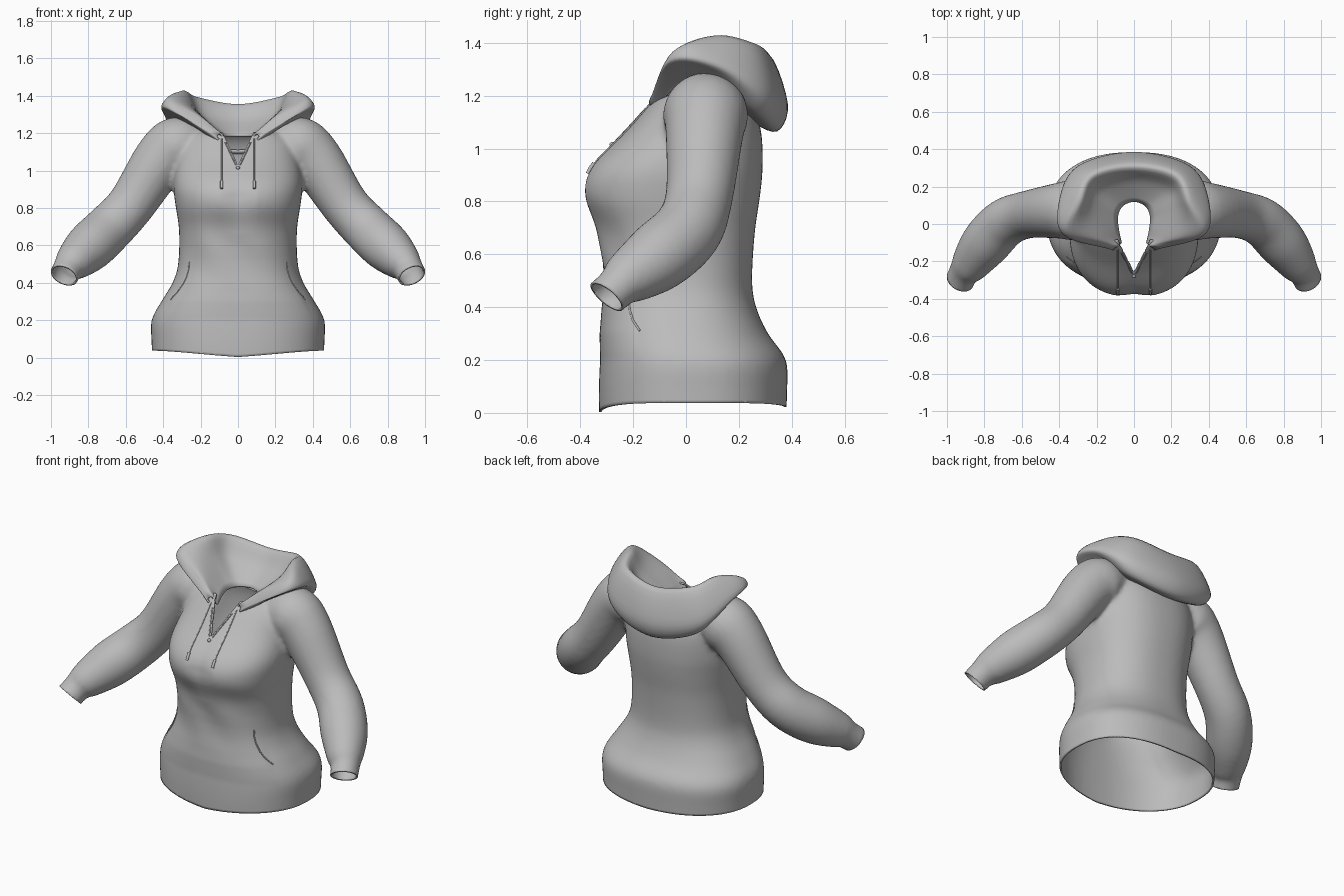
import bpy, bmesh, math
from mathutils import Vector
from mathutils.bvhtree import BVHTree

if "Cube" in bpy.data.objects:
    bpy.data.objects.remove(bpy.data.objects["Cube"])

GREY = (0.5, 0.5, 0.5, 1)
fabric = bpy.data.materials.new("grey fabric")
fabric.use_nodes = True
fabric.diffuse_color = GREY
fabric.node_tree.nodes["Principled BSDF"].inputs["Base Color"].default_value = GREY


def spline(points, steps):
    """Smooth path through the points (any dimension)."""
    p = [Vector(q) for q in points]
    p = [p[0] * 2 - p[1]] + p + [p[-1] * 2 - p[-2]]
    out = []
    for i in range(1, len(p) - 2):
        a, b, c, d = p[i - 1:i + 3]
        for k in range(steps):
            t = k / steps
            out.append((b * 2 + (c - a) * t + (a * 2 - b * 5 + c * 4 - d) * t * t
                        + (b * 3 - a - c * 3 + d) * t ** 3) / 2)
    return out + [p[-2]]


def loft(bm, rings, closed):
    """Skin rows of points; closed rows also get end caps."""
    rows = [[bm.verts.new(co) for co in r] for r in rings]
    n = len(rows[0])
    for a, b in zip(rows, rows[1:]):
        for i in range(n if closed else n - 1):
            j = (i + 1) % n
            bm.faces.new((a[i], a[j], b[j], b[i]))
    if closed:
        bm.faces.new(rows[0])
        bm.faces.new(rows[-1])


def finish(name, bm, thickness=0):
    mesh = bpy.data.meshes.new(name)
    bm.to_mesh(mesh)
    obj = bpy.data.objects.new(name, mesh)
    bpy.context.collection.objects.link(obj)
    mesh.materials.clear()
    mesh.materials.append(fabric)
    mesh.shade_smooth()
    if thickness:
        mod = obj.modifiers.new("cloth thickness", 'SOLIDIFY')
        mod.thickness = thickness
        mod.offset = -1
    return obj


def cord(name, points, radius):
    curve = bpy.data.curves.new(name, 'CURVE')
    curve.dimensions = '3D'
    curve.bevel_depth = radius
    curve.bevel_resolution = 2
    curve.use_fill_caps = True
    s = curve.splines.new('POLY')
    s.points.add(len(points) - 1)
    for sp, co in zip(s.points, points):
        sp.co = (*co, 1)
    curve.materials.append(fabric)
    obj = bpy.data.objects.new(name, curve)
    bpy.context.collection.objects.link(obj)


# Torso volume: height, half width, front y, back y
TORSO = [(-.08, .455, -.325, .375), (.08, .462, -.33, .382), (.2, .462, -.325, .378),
         (.3, .41, -.32, .31), (.4, .35, -.312, .265), (.5, .32, -.312, .25),
         (.68, .315, -.335, .26), (.82, .335, -.39, .28), (.93, .345, -.362, .29),
         (1.06, .325, -.235, .285), (1.15, .3, -.155, .255), (1.2, .24, -.11, .21),
         (1.225, .15, -.05, .16)]
SEG = 64
bm = bmesh.new()
rings = []
for z, hw, front, back in spline(TORSO, 4):
    ring = []
    for i in range(SEG):
        a = math.tau * i / SEG
        s, c = math.sin(a), math.cos(a)
        mid, depth = (front + back) / 2, (back - front) / 2
        ring.append((hw * math.copysign(abs(s) ** .85, s),
                     mid + depth * math.copysign(abs(c) ** .85, c), z))
    rings.append(ring)
loft(bm, rings, True)

# Sleeve volumes: centre line and radius
SLEEVE = [(.18, .08, 1.12, .11), (.31, .075, 1.13, .16), (.41, .07, 1.06, .148),
          (.57, .05, .82, .128), (.69, .005, .69, .132), (.795, -.105, .59, .132),
          (.88, -.22, .51, .102), (.91, -.26, .475, .081), (.95, -.345, .4, .079)]
path = spline(SLEEVE, 5)
for side in (1, -1):
    rings = []
    for i, p in enumerate(path):
        ahead, behind = path[min(i + 1, len(path) - 1)], path[max(i - 1, 0)]
        turn = (ahead - behind).to_3d().to_track_quat('Z', 'Y')
        ring = []
        for k in range(24):
            a = math.tau * k / 24
            co = p.to_3d() + turn @ Vector((math.cos(a), math.sin(a), 0)) * p[3]
            ring.append((co.x * side, co.y, co.z))
        rings.append(ring)
    loft(bm, rings, True)
bmesh.ops.recalc_face_normals(bm, faces=bm.faces)

# Fuse the volumes into one garment
body = finish("garment_volume", bm)
remesh = body.modifiers.new("fuse", 'REMESH')
remesh.mode = 'VOXEL'
remesh.voxel_size = .014
soften = body.modifiers.new("soften", 'SMOOTH')
soften.iterations = 8
graph = bpy.context.evaluated_depsgraph_get()
fused = bpy.data.meshes.new_from_object(body.evaluated_get(graph))
bpy.data.objects.remove(body)
bm = bmesh.new()
bm.from_mesh(fused)


def cut(point, normal, test=lambda v: True, clear=True):
    verts = [v for v in bm.verts if test(v.co)]
    inside = set(verts)
    faces = [f for f in bm.faces if all(v in inside for v in f.verts)]
    edges = [e for e in bm.edges if all(v in inside for v in e.verts)]
    bmesh.ops.bisect_plane(bm, geom=verts + edges + faces, plane_co=point,
                           plane_no=normal, clear_outer=clear)


# Open the hem, the cuffs and the V neck
SLOPE, V_BOTTOM, NECK = .47, 1.03, .17
cut((0, 0, .037), (0, 0, -1))
for side in (1, -1):
    cut((side * .933, -.3, .442), (side * .35, -.6, -.7), lambda c: c.x * side > .7)
    cut((0, 0, V_BOTTOM), (side, 0, -SLOPE), lambda c: abs(c.x) < .25 and c.z > .9, False)
hole = []
for f in bm.faces:
    c = f.calc_center_median()
    in_v = abs(c.x) < SLOPE * (c.z - V_BOTTOM) and c.y < 0
    if in_v or (abs(c.x) < NECK and -.09 < c.y < .19 and c.z > 1.16):
        hole.append(f)
bmesh.ops.delete(bm, geom=hole, context='FACES')
bmesh.ops.remove_doubles(bm, verts=bm.verts, dist=.004)

# Dipped hem, faint pouch pocket and soft folds
for v in bm.verts:
    x, y, z = v.co
    low = min(1, max(0, 1 - (z - .037) / .12))
    dip = .034 * max(0, -y - .12) / .21 + .015 * max(0, y - .2) / .18
    v.co.z -= low * dip * max(0, 1 - abs(x) / .47)
    if y < -.1 and abs(x) < .42:
        edge = .26 + (.51 - z) * .5 - abs(x)
        if .2 < z < .52:
            v.co.y -= .007 * min(1, max(0, edge / .02)) * min(1, (z - .2) / .1, (.52 - z) / .14)
        fade = max(0, 1 - abs(z - .6) / .25)
        v.co.y += .005 * fade * math.sin(x * 22 + z * 14)
        v.co.y += .02 * max(0, 1 - abs(z - .86) / .2) * max(0, 1 - abs(x) / .1)
bm.normal_update()
surface = BVHTree.FromBMesh(bm)
finish("hooded_top_body", bm, .01)


def on_front(x, z, lift):
    hit = surface.ray_cast(Vector((x, -1, z)), Vector((0, 1, 0)))[0]
    return Vector((x, (hit.y if hit else -.13) - lift, z))


# Fallen hood: sections from the lapel round to the middle of the back
LAPEL = [(.095, -.12, 1.14), (.11, -.14, 1.17), (.11, -.135, 1.19),
         (.095, -.125, 1.2), (.078, -.115, 1.19), (.065, -.1, 1.15)]
CORNER = [(.24, -.03, 1.235), (.33, -.06, 1.3), (.375, -.06, 1.335),
          (.34, -.05, 1.365), (.2, -.06, 1.295), (.08, -.03, 1.18)]
SIDE = [(.27, .1, 1.23), (.355, .12, 1.275), (.4, .12, 1.325),
        (.295, .115, 1.428), (.22, .1, 1.32), (.085, .04, 1.19)]
REAR = [(.2, .2, 1.15), (.27, .28, 1.13), (.3, .31, 1.22),
        (.225, .265, 1.395), (.17, .19, 1.29), (.06, .095, 1.19)]
MIDDLE = [(0, .24, 1.1), (0, .345, 1.065), (0, .385, 1.17),
          (0, .315, 1.355), (0, .23, 1.27), (0, .118, 1.19)]
half = [LAPEL, CORNER, SIDE, REAR]
mirrored = [[(-x, y, z) for x, y, z in s] for s in reversed(half)]
sections = [spline(s, 5) for s in half + [MIDDLE] + mirrored]
rails = [spline(r, 8) for r in zip(*sections)]
bm = bmesh.new()
loft(bm, rails, False)
bmesh.ops.recalc_face_normals(bm, faces=bm.faces)
finish("hood", bm, .012)

# Drawstrings with knotted ends, neck edging and pocket openings
for side, word in ((1, "left"), (-1, "right")):
    heights = [1.17 - .03 * i for i in range(9)]
    cord(word + "_drawstring", [on_front(side * .087, z, .003) for z in heights], .003)
    cord(word + "_drawstring_end", [on_front(side * .087, z, .005) for z in (.945, .925, .905)], .008)
    rim = [on_front(side * (SLOPE * (z - V_BOTTOM) + .011), z, .001)
           for z in (V_BOTTOM, 1.07, 1.11, 1.15)]
    cord(word + "_neck_edging", rim, .004)
    slit = [on_front(side * (.26 + .1 * t * t), .51 - .2 * t, -.001)
            for t in (0, .2, .4, .6, .8, 1)]
    cord(word + "_pocket_opening", slit, .004)

# Small stud under the V neck
bm = bmesh.new()
bmesh.ops.create_uvsphere(bm, u_segments=12, v_segments=8, radius=.01)
bmesh.ops.translate(bm, verts=bm.verts, vec=on_front(0, 1.015, .002))
finish("neck_stud", bm)
